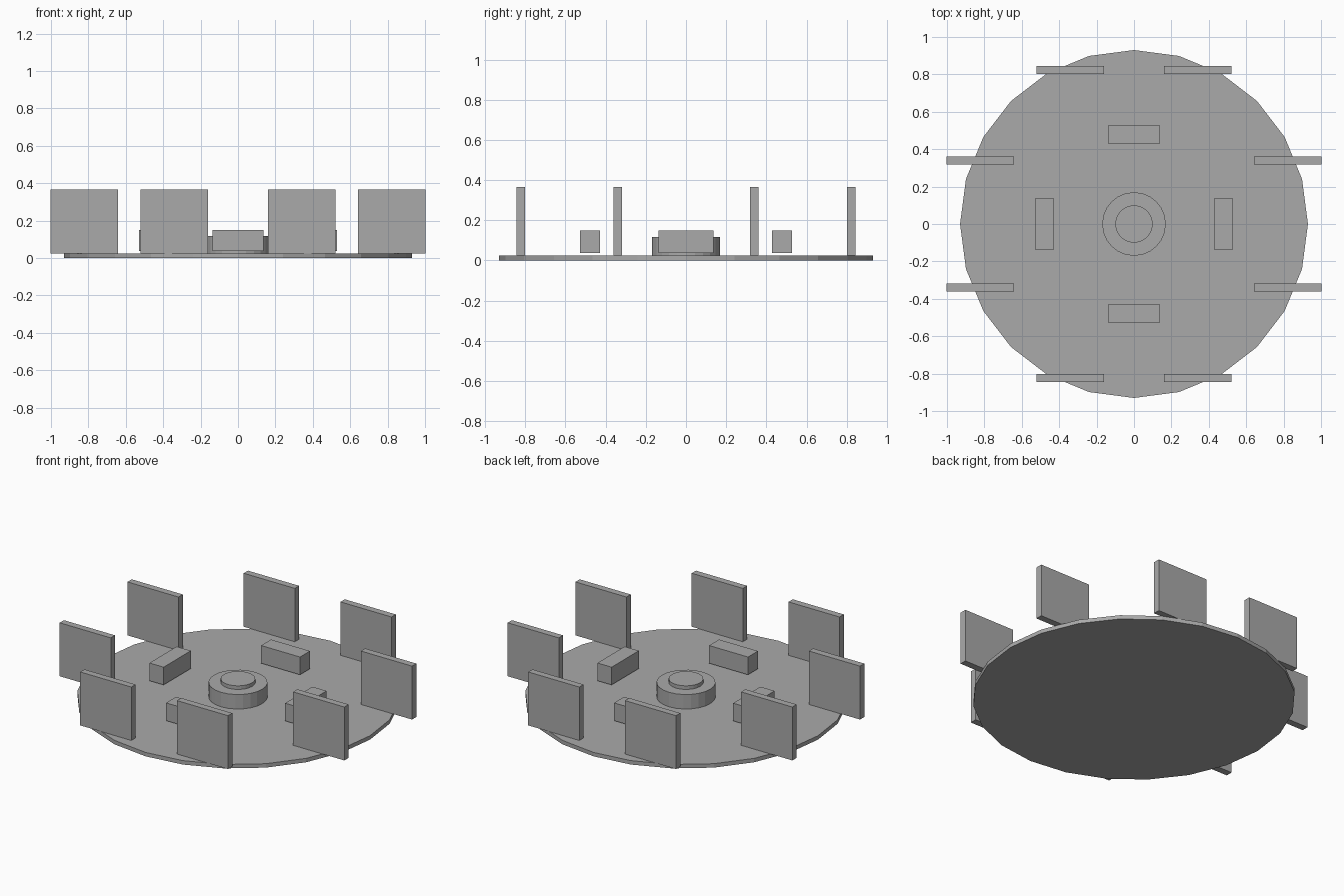
import bpy
import math

cube = bpy.data.objects.get("Cube")
if cube:
    bpy.data.objects.remove(cube, do_unlink=True)

grey = bpy.data.materials.new("plain grey")
grey.use_nodes = True
colour = (0.4, 0.4, 0.4, 1)
grey.diffuse_color = colour
grey.node_tree.nodes["Principled BSDF"].inputs["Base Color"].default_value = colour


def finish(name):
    obj = bpy.context.object
    obj.name = name
    obj.data.materials.append(grey)
    return obj


def disc(name, radius, bottom, top):
    bpy.ops.mesh.primitive_cylinder_add(
        vertices=24, radius=radius, depth=top - bottom,
        location=(0, 0, (bottom + top) / 2))
    return finish(name)


def box(name, centre, size, bottom, top):
    bpy.ops.mesh.primitive_cube_add(
        size=1, location=(*centre, (bottom + top) / 2))
    obj = finish(name)
    obj.scale = (*size, top - bottom)
    bpy.ops.object.transform_apply(location=False, rotation=False, scale=True)
    return obj


# Round floor with a stepped hub in the middle
FLOOR = 0.025
disc("floor", 0.93, 0, FLOOR)
disc("hub", 0.17, FLOOR, 0.117)
disc("hub_cap", 0.10, 0.117, 0.14)

# Ring of eight upright panels, all facing the front
for i in range(8):
    angle = math.radians(22.5 + 45 * i)
    spot = (0.89 * math.cos(angle), 0.89 * math.sin(angle))
    box(f"panel_{i + 1}", spot, (0.36, 0.043), FLOOR, 0.365)

# Four benches around the hub, raised slightly off the floor
for side, x, y in (("left", 1, 0), ("back", 0, 1), ("right", -1, 0), ("front", 0, -1)):
    size = (0.10, 0.274) if x else (0.274, 0.10)
    box(f"bench_{side}", (0.478 * x, 0.478 * y), size, 0.037, 0.15)
